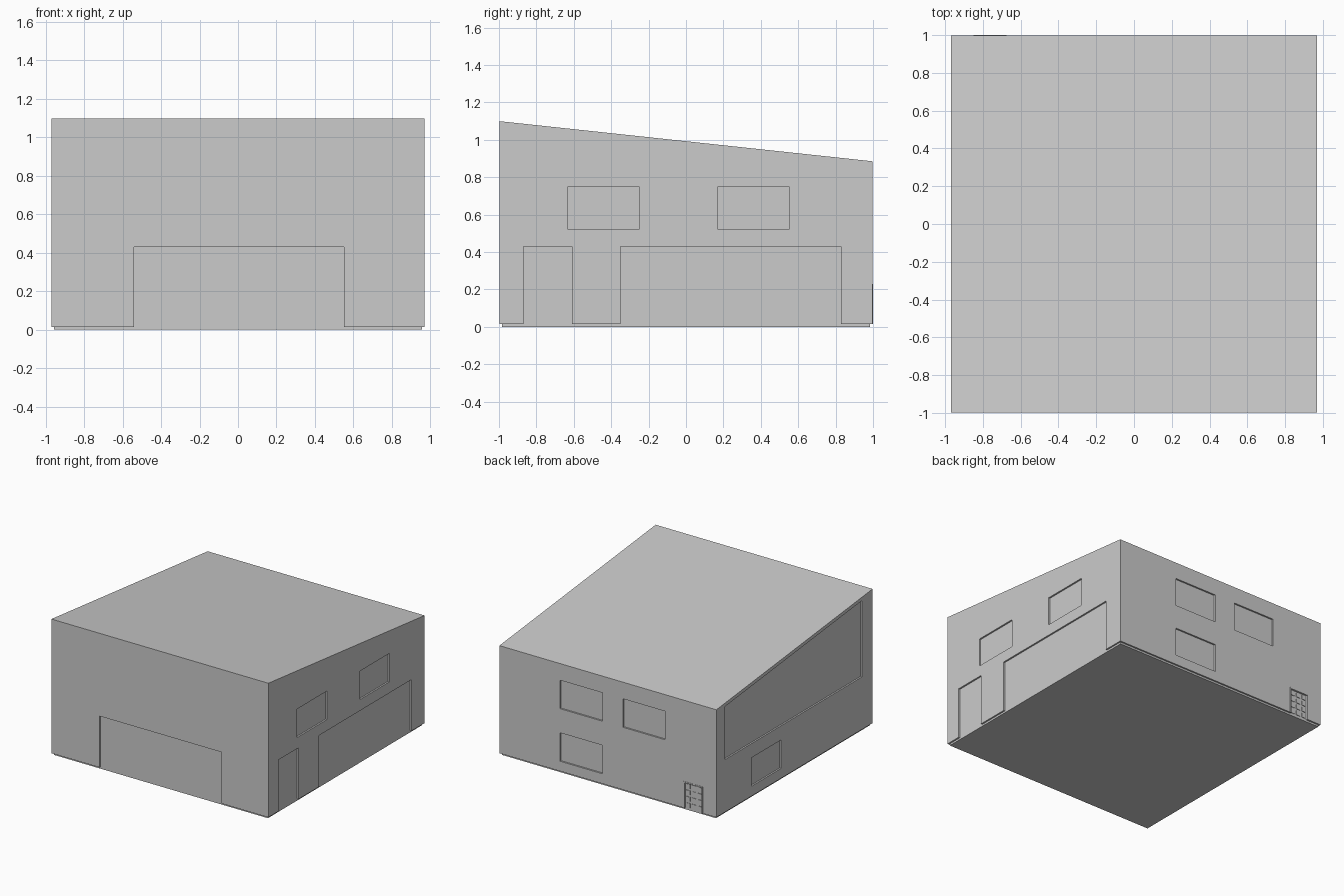
import bpy, bmesh
from mathutils import Vector

if "Cube" in bpy.data.objects:
    bpy.data.objects.remove(bpy.data.objects["Cube"])

W, L = 0.97, 0.998       # half width and half length of the walls
BASE = 0.015             # underside of the walls, top of the floor slab
DEPTH = 0.013            # recess depth, also the slab inset


def roof_z(y):
    return 0.992 - 0.1075 * y


def add_prism(bm, profile, axis, a, b):
    """Extrude a (u, z) profile from a to b along the x or y axis."""
    def at(u, z, t):
        return Vector((t, u, z)) if axis == 'x' else Vector((u, t, z))
    lo = [bm.verts.new(at(u, z, a)) for u, z in profile]
    hi = [bm.verts.new(at(u, z, b)) for u, z in profile]
    faces = [bm.faces.new(lo), bm.faces.new(hi)]
    n = len(profile)
    for i in range(n):
        j = (i + 1) % n
        faces.append(bm.faces.new((lo[i], lo[j], hi[j], hi[i])))
    bmesh.ops.recalc_face_normals(bm, faces=faces)


def rect(u0, u1, z0, z1):
    return [(u0, z0), (u1, z0), (u1, z1), (u0, z1)]


def make_object(name, prisms):
    bm = bmesh.new()
    for p in prisms:
        add_prism(bm, *p)
    mesh = bpy.data.meshes.new(name)
    bm.to_mesh(mesh)
    bm.free()
    ob = bpy.data.objects.new(name, mesh)
    bpy.context.collection.objects.link(ob)
    return ob


# Floor slab, slightly inset under the walls
make_object("floor_slab", [(rect(-L + DEPTH, L - DEPTH, 0, BASE), 'x', -W + DEPTH, W - DEPTH)])

# Building with a single-pitch roof
body = make_object("building", [([(-L, BASE), (L, BASE), (L, roof_z(L)), (-L, roof_z(-L))], 'x', -W, W)])

# Recessed windows and doorways
OUT = 0.05
recesses = [(rect(-0.54, 0.55, -0.05, 0.43), 'y', -L - OUT, -L + DEPTH)]
right = [rect(-0.87, -0.61, -0.05, 0.43), rect(-0.35, 0.83, -0.05, 0.43),
         rect(-0.63, -0.25, 0.52, 0.75), rect(0.17, 0.55, 0.52, 0.75)]
left = [rect(0.17, 0.55, 0.095, 0.325),
        [(-0.86, 0.44), (0.885, 0.44), (0.885, roof_z(0.885) - 0.028), (-0.86, roof_z(-0.86) - 0.028)]]
back = [rect(0.05, 0.43, 0.52, 0.75), rect(-0.51, -0.135, 0.52, 0.75),
        rect(0.05, 0.43, 0.095, 0.325)]
recesses += [(p, 'x', W - DEPTH, W + OUT) for p in right]
recesses += [(p, 'x', -W - OUT, -W + DEPTH) for p in left]
recesses += [(p, 'y', L - DEPTH, L + OUT) for p in back]
# Back door recess
DX0, DX1, DTOP = -0.85, -0.675, 0.23
recesses.append((rect(DX0 + 0.01, DX1 - 0.01, -0.05, DTOP - 0.01), 'y', L - DEPTH, L + OUT))
cutter = make_object("recess_cutter", recesses)
cutter.hide_render = True

mod = body.modifiers.new("recesses", 'BOOLEAN')
mod.operation = 'DIFFERENCE'
mod.solver = 'EXACT'
mod.object = cutter
bpy.context.view_layer.objects.active = body
bpy.ops.object.modifier_apply(modifier=mod.name)
bpy.data.objects.remove(cutter, do_unlink=True)

# Back door frame
FY = L - DEPTH
make_object("back_door_frame", [
    (rect(DX0, DX0 + 0.01, BASE, DTOP), 'y', FY, 1.0),
    (rect(DX1 - 0.01, DX1, BASE, DTOP), 'y', FY, 1.0),
    (rect(DX0 + 0.01, DX1 - 0.01, DTOP - 0.01, DTOP), 'y', FY, 1.0)])

# Raised panels on the back door
cols, rows = 3, 4
pw = (DX1 - DX0 - 0.02) / cols
ph = (DTOP - 0.01 - BASE) / rows
panels = []
for c in range(cols):
    for r in range(rows):
        x, z = DX0 + 0.01 + c * pw, BASE + r * ph
        panels.append((rect(x + 0.008, x + pw - 0.008, z + 0.008, z + ph - 0.008), 'y', FY - 0.002, FY + 0.004))
make_object("back_door_panels", panels)
